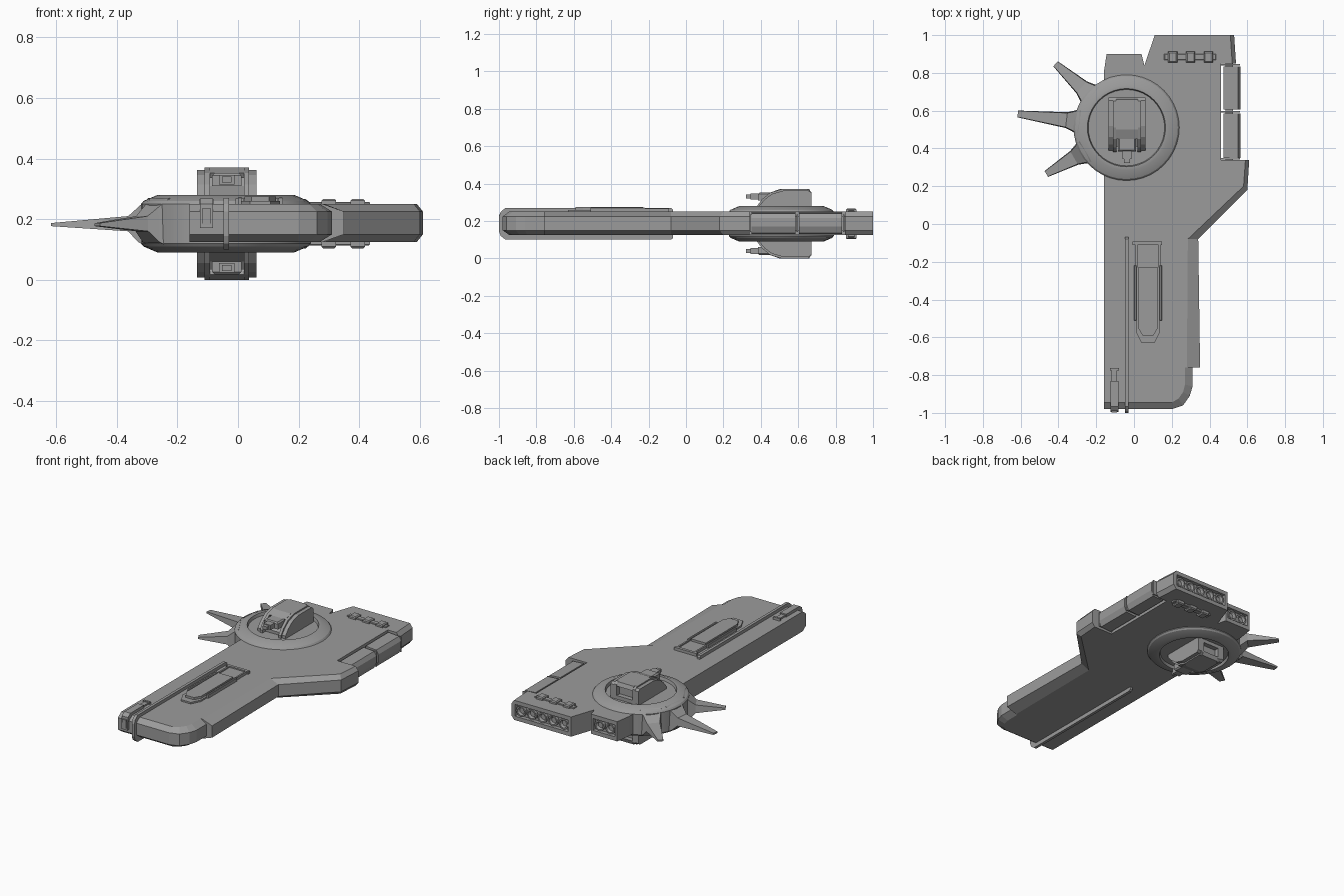
import bpy, bmesh, math
from mathutils import Matrix, Vector

if "Cube" in bpy.data.objects:
    bpy.data.objects.remove(bpy.data.objects["Cube"], do_unlink=True)

MID = 0.185  # height of the symmetry plane; parts are modelled relative to it
grey = bpy.data.materials.new("hull_grey")
grey.use_nodes = True
grey.diffuse_color = (0.33, 0.33, 0.33, 1)
grey.node_tree.nodes["Principled BSDF"].inputs["Base Color"].default_value = (0.33, 0.33, 0.33, 1)


def finish(name, bm, mirror=False):
    """Turn a bmesh into a named object, optionally mirrored above/below MID."""
    bmesh.ops.recalc_face_normals(bm, faces=bm.faces)
    mesh = bpy.data.meshes.new(name)
    bm.to_mesh(mesh)
    bm.free()
    mesh.materials.append(grey)
    obj = bpy.data.objects.new(name, mesh)
    obj.location.z = MID
    bpy.context.collection.objects.link(obj)
    if mirror:
        mod = obj.modifiers.new("mirror", 'MIRROR')
        mod.use_axis = (False, False, True)
    return obj


def loft(bm, loops):
    """Skin a stack of equal-length point loops and cap both ends."""
    rings = [[bm.verts.new(p) for p in loop] for loop in loops]
    for a, b in zip(rings, rings[1:]):
        for i in range(len(a)):
            j = (i + 1) % len(a)
            bm.faces.new((a[i], a[j], b[j], b[i]))
    bm.faces.new(rings[0])
    bm.faces.new(rings[-1])


def box(bm, x0, x1, y0, y1, z0, z1, chamfer=0.0):
    """Box given by world extents, with an optional chamfered top."""
    c = chamfer
    def rect(d, z):
        return [(x0 + d, y0 + d, z - MID), (x1 - d, y0 + d, z - MID),
                (x1 - d, y1 - d, z - MID), (x0 + d, y1 - d, z - MID)]
    loft(bm, [rect(0, z0)] + ([rect(0, z1 - c)] if c else []) + [rect(c, z1)])


def side_prism(bm, profile, x0, x1):
    """Extrude a (y, z) profile along x."""
    loft(bm, [[(x, y, z - MID) for y, z in profile] for x in (x0, x1)])


# Hull: plan outline as (x, y, inset x, inset y) with bevelled rim
outline = [
    (-.16, -.98, 0, .035), (.2, -.98, 0, .035), (.26, -.96, -.025, .035),
    (.295, -.91, -.035, .02), (.31, -.86, -.04, .01), (.31, -.76, -.04, 0),
    (.35, -.76, -.07, 0), (.34, -.08, -.055, 0), (.6, .18, -.02, .02),
    (.61, .34, -.02, 0), (.46, .34, 0, 0), (.46, .85, 0, 0),
    (.54, .85, -.02, 0), (.53, 1, -.02, 0), (.11, 1, 0, 0),
    (.055, .84, 0, 0), (.04, .9, 0, 0), (-.145, .9, 0, 0), (-.16, .8, 0, 0)]
bm = bmesh.new()
loft(bm, [[(x + dx * s, y + dy * s, z) for x, y, dx, dy in outline]
          for s, z in ((1, -.06), (0, -.035), (0, .04), (1, .065))])
hull = finish("hull", bm)

# Recessed engine bays at the rear
bm = bmesh.new()
box(bm, .13, .505, .975, 1.1, .15, .225)
box(bm, -.13, .025, .875, .95, .15, .225)
cutter = finish("engine_bay_cutter", bm)
cutter.hide_render = True
cutter.hide_viewport = True
cut = hull.modifiers.new("engine_bays", 'BOOLEAN')
cut.operation = 'DIFFERENCE'
cut.object = cutter

# Engine nozzles: short open rings
bm = bmesh.new()
nozzles = [(.168 + .075 * i, .97) for i in range(5)] + [(-.09, .87), (-.015, .87)]
for x, y in nozzles:
    loops = []
    for r, d in ((.033, 0), (.033, .024), (.024, .024), (.018, .008)):
        loops.append([(x + r * math.cos(a), y + d, .002 + r * math.sin(a))
                      for a in (math.tau * k / 12 for k in range(12))])
    loft(bm, loops)
finish("engine_nozzles", bm)

# Disc housing with a sunken turret well on both faces
CENTRE = Vector((-.04, .51, 0))
bm = bmesh.new()
profile = [(.28, 0), (.28, .065), (.272, .075), (.225, .095), (.207, .095), (.202, .077), (.001, .077)]
verts = [bm.verts.new(CENTRE + Vector((r, 0, z))) for r, z in profile]
edges = [bm.edges.new(pair) for pair in zip(verts, verts[1:])]
bmesh.ops.spin(bm, geom=verts + edges, cent=CENTRE, axis=(0, 0, 1), angle=math.tau,
               steps=40, use_duplicate=False)
bmesh.ops.remove_doubles(bm, verts=bm.verts, dist=.0005)
disc = finish("disc_housing", bm, mirror=True)
bpy.context.view_layer.objects.active = disc
disc.select_set(True)
bpy.ops.object.shade_smooth_by_angle(angle=math.radians(25))
disc.select_set(False)

# Three tapering spines fanned out from the disc
for name, angle, length in (("rear", 138, .505), ("middle", 172.8, .58), ("front", 210, .49)):
    bm = bmesh.new()
    stations = [(.25, .07, .085, -.08), (.285, .055, .055, -.06),
                (.32, .042, .025, -.025), (length, .018, .002, -.008)]
    loft(bm, [[(r, -w, lo), (r, w, lo), (r, w * .9, hi), (r, -w * .9, hi)]
              for r, w, hi, lo in stations])
    bm.transform(Matrix.Translation(CENTRE) @ Matrix.Rotation(math.radians(angle), 4, 'Z'))
    finish(name + "_spine", bm)

# Turret: sloping cheeks, inner block and roof
bm = bmesh.new()
cheek = [(.67, .255), (.67, .35), (.655, .362), (.52, .362), (.46, .345), (.42, .315), (.39, .28), (.39, .255)]
core = [(.64, .255), (.64, .36), (.51, .36), (.47, .31), (.41, .28), (.41, .255)]
roof = [(.67, .345), (.66, .37), (.5, .37), (.45, .352), (.46, .335), (.5, .345)]
inner = [(.67, .255), (.67, .355), (.65, .37), (.51, .37), (.45, .352), (.405, .315), (.38, .28), (.38, .255)]
for side in (-1, 1):
    for prof, a, b in ((cheek, .073, .098), (inner, .056, .074)):
        side_prism(bm, prof, -.037 + side * a, -.037 + side * b)
side_prism(bm, core, -.095, .021)
side_prism(bm, roof, -.095, .021)
box(bm, -.095, .021, .64, .67, .255, .285)
finish("turret", bm, mirror=True)

# Turret gun: mantlet, stepped barrel and muzzle
bm = bmesh.new()
box(bm, -.085, .011, .385, .52, .31, .352, .008)
box(bm, -.062, -.012, .345, .4, .315, .346)
box(bm, -.052, -.022, .322, .35, .321, .341)
finish("turret_gun", bm, mirror=True)

# Side pads on a shared rail in the hull recess
bm = bmesh.new()
section = [(.475, -.055), (.55, -.05), (.565, -.015), (.565, .03), (.55, .055), (.475, .06)]
for y0, y1 in ((.35, .585), (.605, .835)):
    loft(bm, [[(x, y, z) for x, z in section] for y in (y0, y1)])
finish("side_pads", bm)
bm = bmesh.new()
box(bm, .485, .525, .33, .86, .15, .225)
for y in (.345, .595, .843):
    box(bm, .455, .56, y - .004, y + .004, .14, .235)
finish("side_rail", bm)

# Rear vents on both faces
bm = bmesh.new()
box(bm, .16, .435, .867, .9, .24, .257, .003)
for x in (.205, .3, .395):
    box(bm, x - .024, x + .024, .855, .912, .24, .267, .006)
finish("rear_vents", bm, mirror=True)

# Conduit running over the deck, round the nose and under the keel
bm = bmesh.new()
conduit = [(-.07, .24), (-.07, .262), (-.08, .27), (-.965, .27), (-.99, .25), (-1, .225), (-1, MID), (-.95, MID), (-.95, .24)]
side_prism(bm, conduit, -.048, -.03)
finish("conduit", bm, mirror=True)

# Deck launcher: base slab, raised pod, side rails and end cap
bm = bmesh.new()
plan = [(.01, -.1), (.01, -.57), (.04, -.63), (.108, -.63), (.138, -.57), (.138, -.1)]
loft(bm, [[(x, y, z) for x, y in plan] for z in (.055, .075)])
pod = [(.022, -.23), (.022, -.55), (.045, -.59), (.103, -.59), (.126, -.55), (.126, -.23)]
loft(bm, [[(x, y, z) for x, y in pod] for z in (.07, .089)])
for x in (0, .134):
    box(bm, x, x + .014, -.51, -.22, .245, .273, .003)
box(bm, -.008, .148, -.11, -.092, .245, .268)
for x in (.008, .13):
    box(bm, x, x + .01, -.23, -.1, .245, .268)
finish("deck_launcher", bm)

# Nose sensor wrapped over the front left edge of the deck
bm = bmesh.new()
side_prism(bm, [(-.83, .24), (-.83, .268), (-.965, .268), (-.99, .25), (-.995, .17), (-.95, .17), (-.95, .24)], -.125, -.082)
box(bm, -.118, -.089, -.835, -.775, .24, .26)
box(bm, -.127, -.08, -.775, -.762, .24, .266)
box(bm, -.118, -.089, -.999, -.99, .18, .235)
finish("nose_sensor", bm)
